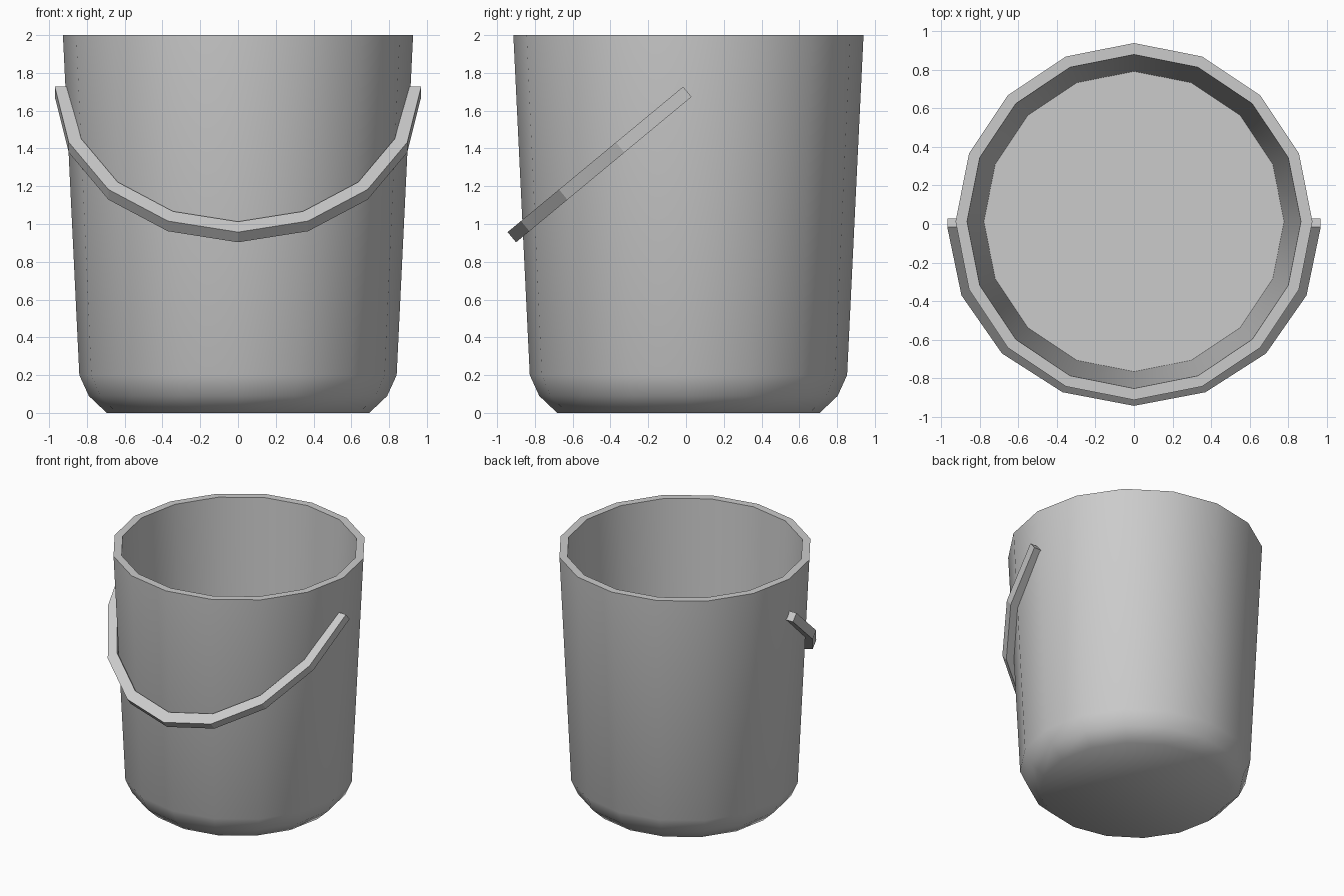
import bpy, bmesh
from math import sin, cos, pi, radians
from mathutils import Vector

if "Cube" in bpy.data.objects:
    bpy.data.objects.remove(bpy.data.objects["Cube"])

SIDES = 16
CY = 0.013


def make_object(name, bm):
    bmesh.ops.recalc_face_normals(bm, faces=bm.faces)
    me = bpy.data.meshes.new(name)
    bm.to_mesh(me)
    bm.free()
    ob = bpy.data.objects.new(name, me)
    bpy.context.collection.objects.link(ob)
    return ob


def bridge(bm, a, b, closed=True):
    n = len(a)
    for i in range(n if closed else n - 1):
        j = (i + 1) % n
        bm.faces.new((a[i], a[j], b[j], b[i]))


# Bucket: revolved (radius, height) profile, outside then inside
profile = [(0.695, 0), (0.79, 0.09), (0.84, 0.2), (0.927, 2),
           (0.867, 2), (0.78, 0.2)]
bm = bmesh.new()
rings = [[bm.verts.new((r * cos(2 * pi * i / SIDES), CY + r * sin(2 * pi * i / SIDES), z))
          for i in range(SIDES)] for r, z in profile]
for a, b in zip(rings, rings[1:]):
    bridge(bm, a, b)
bm.faces.new(rings[0])
bm.faces.new(rings[-1])
bucket = make_object("bucket", bm)
bpy.context.view_layer.objects.active = bucket
bucket.select_set(True)
bpy.ops.object.shade_smooth_by_angle(angle=radians(60))

# Handle: stretched half ring, hanging tilted toward the front
pivot = Vector((0, 0.007, 1.70))
down = Vector((0, -0.770, -0.638))
normal = Vector((0, -0.638, 0.770))
STRETCH, HALF_WIDTH = 1.244, 0.035
bm = bmesh.new()
sections = []
for i in range(SIDES // 2 + 1):
    a = 2 * pi * i / SIDES
    sections.append([bm.verts.new(pivot + Vector((r * cos(a), 0, 0))
                                  + down * (r * STRETCH * sin(a)) + normal * w)
                     for r, w in ((0.97, -HALF_WIDTH), (0.97, HALF_WIDTH),
                                  (0.90, HALF_WIDTH), (0.90, -HALF_WIDTH))])
for a, b in zip(sections, sections[1:]):
    bridge(bm, a, b)
bm.faces.new(sections[0])
bm.faces.new(sections[-1])
make_object("handle", bm)
